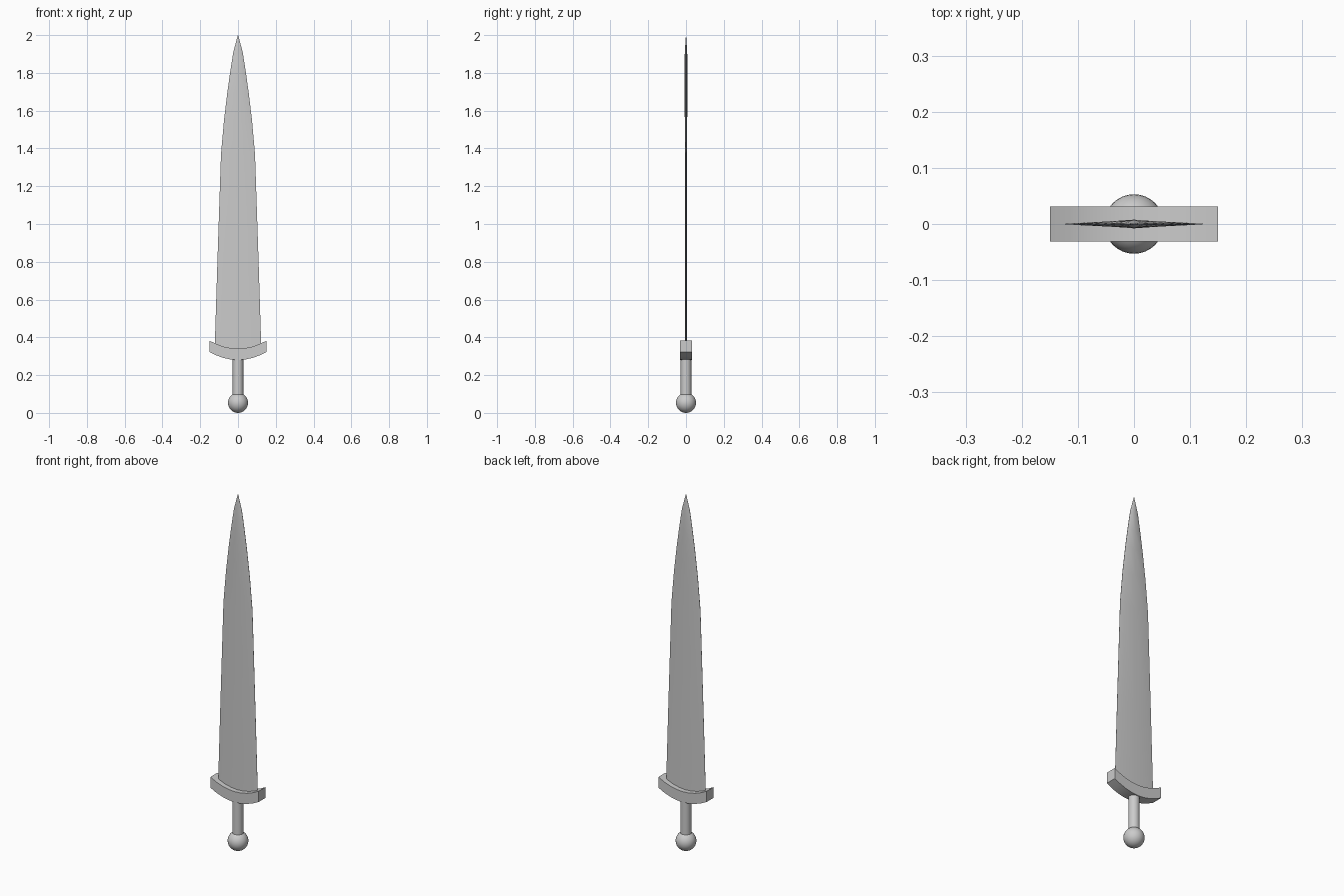
import bpy, bmesh, math

if "Cube" in bpy.data.objects:
    bpy.data.objects.remove(bpy.data.objects["Cube"])


def mesh_object(name, verts, faces, angle):
    me = bpy.data.meshes.new(name)
    me.from_pydata(verts, [], faces)
    bm = bmesh.new()
    bm.from_mesh(me)
    bmesh.ops.remove_doubles(bm, verts=bm.verts, dist=1e-5)
    bmesh.ops.recalc_face_normals(bm, faces=bm.faces)
    bm.to_mesh(me)
    bm.free()
    ob = bpy.data.objects.new(name, me)
    bpy.context.collection.objects.link(ob)
    smooth(ob, angle)
    return ob


def smooth(ob, angle):
    bpy.ops.object.select_all(action='DESELECT')
    ob.select_set(True)
    bpy.context.view_layer.objects.active = ob
    bpy.ops.object.shade_smooth_by_angle(angle=math.radians(angle))


def loft(name, rings, angle):
    # skin equal-sized closed rings and cap both ends
    n = len(rings[0])
    faces = [(i * n + j, i * n + (j + 1) % n, (i + 1) * n + (j + 1) % n, (i + 1) * n + j)
             for i in range(len(rings) - 1) for j in range(n)]
    faces += [tuple(range(n)), tuple(range((len(rings) - 1) * n, len(rings) * n))]
    return mesh_object(name, [v for r in rings for v in r], faces, angle)


# pommel
bpy.ops.mesh.primitive_uv_sphere_add(segments=32, ring_count=16, radius=0.053, location=(0, 0, 0.053))
pommel = bpy.context.object
pommel.name = "pommel"
smooth(pommel, 30)

# grip
bpy.ops.mesh.primitive_cylinder_add(vertices=32, radius=0.028, depth=0.21, location=(0, 0, 0.195))
grip = bpy.context.object
grip.name = "grip"
smooth(grip, 30)

# upswept crossguard: rectangular section along a shallow arc
guard_rings = []
for i in range(9):
    x = -0.15 + 0.3 * i / 8
    z = 0.28 + 0.042 * (x / 0.15) ** 2
    guard_rings.append([(x, -0.031, z), (x, 0.031, z), (x, 0.031, z + 0.06), (x, -0.031, z + 0.06)])
loft("crossguard", guard_rings, 20)

# blade: flattened bevelled section (height, half width, half thickness)
stations = [(0.32, 0.124, 0.004), (0.8, 0.109, 0.0045), (1.37, 0.09, 0.0055), (1.55, 0.074, 0.0065),
            (1.7, 0.056, 0.0075), (1.8, 0.042, 0.0078), (1.91, 0.025, 0.0065), (2.0, 0.0008, 0.0004)]
half = [(-1, 0.1), (-0.72, 0.65), (0, 1), (0.72, 0.65), (1, 0.1)]
section = half + [(x, -y) for x, y in reversed(half)]
loft("blade", [[(x * w, y * t, z) for x, y in section] for z, w, t in stations], 40)
